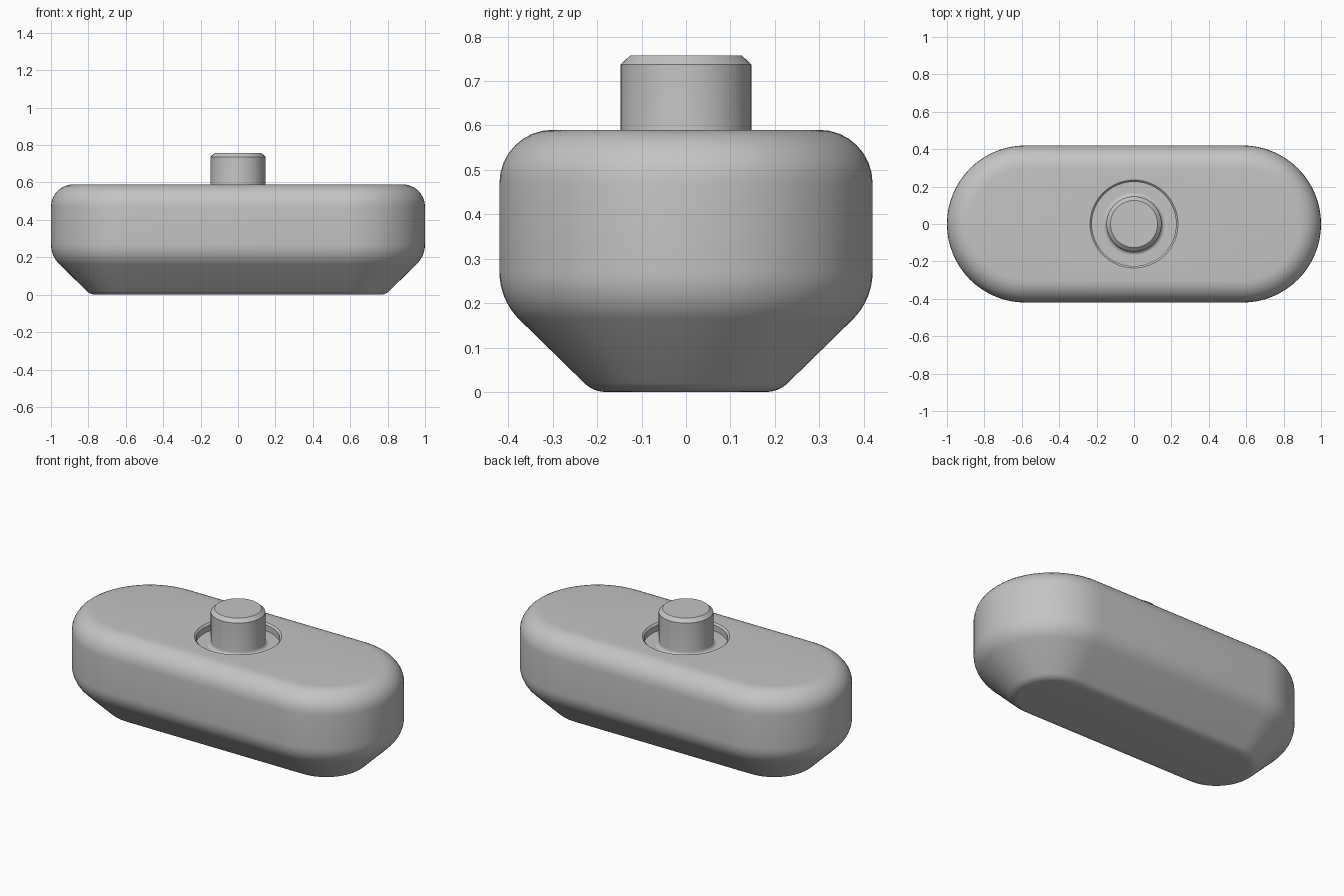
import bpy
import bmesh
from math import cos, sin, pi, radians

old = bpy.data.objects.get("Cube")
if old:
    bpy.data.objects.remove(old, do_unlink=True)

grey = bpy.data.materials.new("plain_grey")
grey.use_nodes = True
colour = (0.55, 0.55, 0.55, 1)
grey.diffuse_color = colour
grey.node_tree.nodes["Principled BSDF"].inputs["Base Color"].default_value = colour

END_STEPS = 32  # segments around each rounded end


def arc(cx, cz, radius, start, end, steps=8):
    """Profile points (radius, height) along an arc, angles in degrees."""
    angles = [radians(start + (end - start) * i / steps) for i in range(steps + 1)]
    return [(cx + radius * cos(a), cz + radius * sin(a)) for a in angles]


def slot_ring(bm, half_length, radius, z):
    """Loop of vertices shaped as a slot, or a circle when half_length is 0."""
    ring = []
    for side in (1, -1):
        for i in range(END_STEPS + 1):
            a = -pi / 2 + pi * i / END_STEPS
            ring.append(bm.verts.new((side * (half_length + radius * cos(a)),
                                      side * radius * sin(a), z)))
    return ring


def loft(name, sections):
    """Skin a stack of (half_length, radius, z) sections and cap both ends."""
    bm = bmesh.new()
    rings = [slot_ring(bm, *s) for s in sections]
    n = len(rings[0])
    for low, high in zip(rings, rings[1:]):
        for i in range(n):
            j = (i + 1) % n
            bm.faces.new((low[i], low[j], high[j], high[i]))
    bm.faces.new(rings[0][::-1])
    bm.faces.new(rings[-1])
    bmesh.ops.remove_doubles(bm, verts=bm.verts, dist=1e-5)
    bmesh.ops.recalc_face_normals(bm, faces=bm.faces)
    mesh = bpy.data.meshes.new(name)
    bm.to_mesh(mesh)
    bm.free()
    mesh.materials.append(grey)
    obj = bpy.data.objects.new(name, mesh)
    bpy.context.collection.objects.link(obj)
    bpy.ops.object.select_all(action='DESELECT')
    obj.select_set(True)
    bpy.context.view_layer.objects.active = obj
    bpy.ops.object.shade_smooth_by_angle(angle=radians(30))
    return obj


STRAIGHT = 0.58
TOP = 0.59
FLOOR = 0.545

# Rounded slot body: tapered underside, upright wall, rounded top edge
shell = (arc(0.18, 0.07, 0.07, -90, -45)
         + arc(0.27, 0.27, 0.15, -45, 0)
         + arc(0.30, 0.47, 0.12, 0, 90))
# Round recess in the top with a small chamfered rim
recess = [(0.235, TOP), (0.225, TOP - 0.01), (0.225, FLOOR)]
loft("body", [(STRAIGHT, r, z) for r, z in shell] + [(0, r, z) for r, z in recess])

# Round pin with a filleted foot and chamfered tip
foot = arc(0.167, FLOOR + 0.02, 0.02, 270, 180, 6)
tip = [(0.147, 0.737), (0.126, 0.757)]
loft("pin", [(0, r, z) for r, z in foot + tip])
